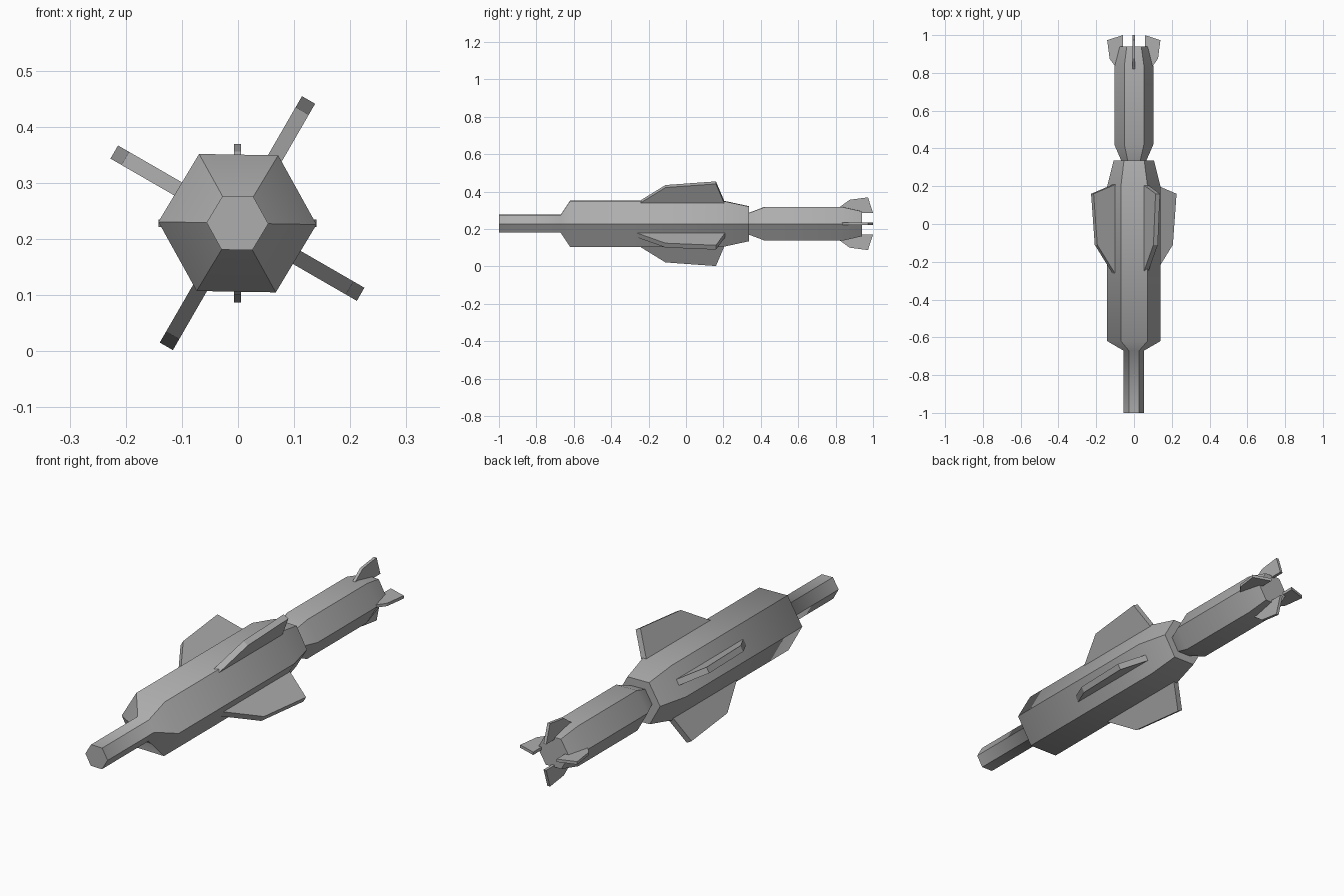
import bpy, bmesh, math
from mathutils import Vector

if "Cube" in bpy.data.objects:
    bpy.data.objects.remove(bpy.data.objects["Cube"])

CX, CZ = -0.001, 0.228          # long axis of the model

grey = bpy.data.materials.new("metal grey")
grey.diffuse_color = (0.42, 0.42, 0.42, 1)
grey.use_nodes = True
grey.node_tree.nodes["Principled BSDF"].inputs["Base Color"].default_value = grey.diffuse_color


def finish(bm, name):
    bmesh.ops.recalc_face_normals(bm, faces=bm.faces[:])
    me = bpy.data.meshes.new(name)
    bm.to_mesh(me)
    bm.free()
    me.materials.append(grey)
    ob = bpy.data.objects.new(name, me)
    bpy.context.collection.objects.link(ob)
    return ob


def hex_tube(name, profile, tilt=-1.0):
    """Capped six-sided tube along y; profile holds (y, corner radius)."""
    bm = bmesh.new()
    rings = []
    for y, r in profile:
        ring = []
        for i in range(6):
            a = math.radians(60 * i + tilt)
            ring.append(bm.verts.new((CX + r * math.cos(a), y, CZ + r * math.sin(a))))
        rings.append(ring)
    for a, b in zip(rings, rings[1:]):
        for i in range(6):
            j = (i + 1) % 6
            f = bm.faces.new((a[i], a[j], b[j], b[i]))
            f.smooth = True
            # the long corners stay crisp
            for e in f.edges:
                if abs(e.verts[0].co.y - e.verts[1].co.y) > 1e-4:
                    e.smooth = False
    # flat end caps with crisp rims
    for ring in (rings[0], rings[-1]):
        cap = bm.faces.new(ring)
        for e in cap.edges:
            e.smooth = False
    return finish(bm, name)


def fin(name, outline, angle, thickness):
    """Flat plate; outline holds (y, distance from axis)."""
    a = math.radians(angle)
    out = Vector((math.cos(a), 0, math.sin(a)))
    side = Vector((-math.sin(a), 0, math.cos(a))) * thickness / 2
    bm = bmesh.new()
    sides = []
    for s in (-1, 1):
        sides.append([bm.verts.new(Vector((CX, y, CZ)) + out * r + side * s)
                      for y, r in outline])
    bm.faces.new(sides[0])
    bm.faces.new(sides[1][::-1])
    n = len(outline)
    for i in range(n):
        j = (i + 1) % n
        bm.faces.new((sides[0][i], sides[0][j], sides[1][j], sides[1][i]))
    return finish(bm, name)


# Main body with the thin nose probe
hex_tube("body", [(-1.0, 0.055), (-0.67, 0.055), (-0.62, 0.141),
                  (0.20, 0.141), (0.337, 0.107)])

# Tail section with narrow neck and tapered end
hex_tube("tail", [(0.33, 0.064), (0.42, 0.103), (0.84, 0.103), (0.94, 0.077)])

# Four large wings
wing = [(-0.28, 0.11), (-0.11, 0.231), (0.16, 0.2535), (0.215, 0.105)]
for k in range(4):
    fin(f"wing_{k + 1}", wing, 60 + 90 * k, 0.027)

# Four small tail fins
tail_fin = [(0.82, 0.088), (0.875, 0.128), (0.973, 0.141), (1.0, 0.058), (0.90, 0.058)]
for k in range(4):
    fin(f"tail_fin_{k + 1}", tail_fin, 90 * k, 0.013)
